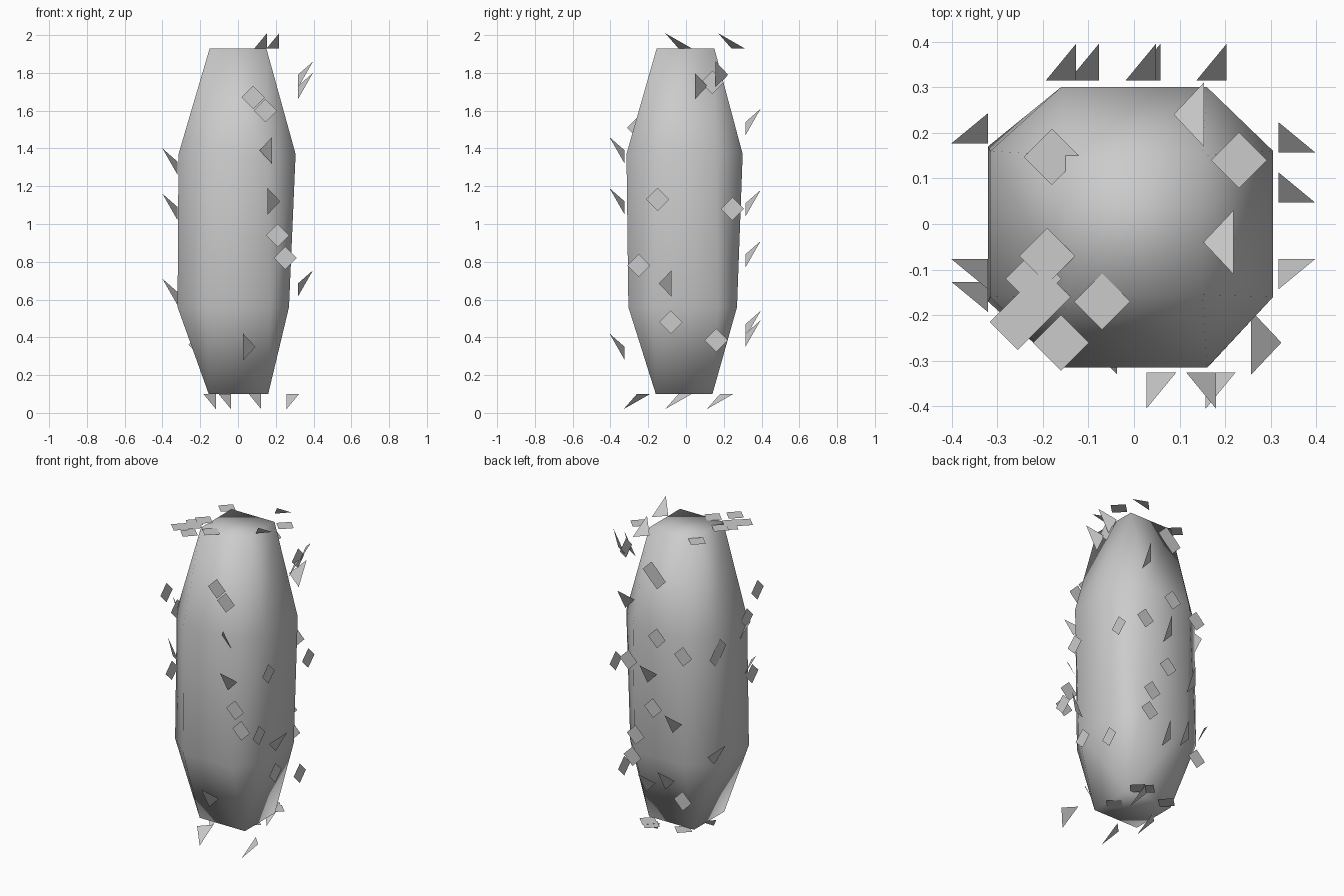
import bpy, bmesh
from mathutils import Vector

if "Cube" in bpy.data.objects:
    bpy.data.objects.remove(bpy.data.objects["Cube"])


def make_object(name, bm, smooth):
    mesh = bpy.data.meshes.new(name)
    bm.to_mesh(mesh)
    bm.free()
    for p in mesh.polygons:
        p.use_smooth = smooth
    obj = bpy.data.objects.new(name, mesh)
    bpy.context.collection.objects.link(obj)
    return obj


# Trunk: square caps and two slightly irregular octagonal rings
def square(z, x0, x1, y0, y1):
    return [(x, y, z) for x in (x0, x1) for y in (y0, y1)]


def octagon(z, x0, x1, y0, y1, c=0.16):
    return ([(x, y, z) for x in (x0, x1) for y in (-c, c)] +
            [(x, y, z) for x in (-c, c) for y in (y0, y1)])


bm = bmesh.new()
points = (square(0.10, -0.155, 0.16, -0.16, 0.14) +
          octagon(0.56, -0.32, 0.27, -0.305, 0.27, 0.17) +
          octagon(1.37, -0.315, 0.305, -0.315, 0.30) +
          square(1.93, -0.15, 0.15, -0.155, 0.15))
for p in points:
    bm.verts.new(p)
bmesh.ops.convex_hull(bm, input=bm.verts)
bmesh.ops.dissolve_limit(bm, angle_limit=0.03, verts=bm.verts, edges=bm.edges)
bmesh.ops.recalc_face_normals(bm, faces=bm.faces)
make_object("cactus_body", bm, True)

X, Y, Z = Vector((1, 0, 0)), Vector((0, 1, 0)), Vector((0, 0, 1))

# Each side: origin, u axis, v axis, outward normal,
# flat diamond centres (u, v), raised thorn centres (u, v, mirror)
SIDES = {
    "front": (-0.325 * Y, X, Z, -Y,
              [(.08, 1.67), (.145, 1.60), (.21, .94), (.25, .82)],
              [(.147, 1.39, 1), (.19, 1.12, -1), (.06, .35, -1)]),
    "back": (0.315 * Y, X, Z, Y,
             [(.02, 1.75), (-.02, 1.71), (-.02, 1.34), (.01, .89), (.13, .69),
              (-.20, .36), (-.20, 1.27), (.18, 1.15), (.15, .55)],
             [(.17, 1.54, 1), (.015, 1.11, 1), (-.16, .84, 1),
              (.025, .42, 1), (-.11, .47, 1)]),
    "right": (0.317 * X, Y, Z, X,
              [(-.15, 1.13), (.245, 1.08), (-.25, .78), (-.08, .48),
               (.16, .385), (.14, 1.75)],
              [(.08, 1.73, -1), (.19, 1.79, -1), (-.11, .685, 1)]),
    "left": (-0.32 * X, Y, Z, -X,
             [(.16, 1.24), (.12, 1.28), (-.25, 1.51), (-.15, 1.37), (-.20, 1.0)],
             [(.21, .64, -1), (-.11, 1.33, 1), (-.16, 1.09, 1)]),
    "top": (1.93 * Z, X, Y, Z,
            [(-.18, .147), (.23, .14), (-.16, -.26), (-.255, -.215), (-.20, -.16),
             (-.19, -.07), (-.22, -.12), (-.07, -.17)],
            [(.12, .24, 1), (.185, -.04, 1)]),
    "bottom": (0.10 * Z, X, Y, -Z,
               [(.13, .19), (.09, .22), (.12, -.03), (-.10, .17)],
               [(.29, -.26, -1), (-.07, -.26, 1), (.09, .18, 1), (-.15, -.04, 1)]),
}

# Spines: flat diamonds and thorns whose tip lifts away from the trunk
for side, (origin, u, v, n, diamonds, thorns) in SIDES.items():
    bm = bmesh.new()

    def add(a, b, offsets):
        bm.faces.new([bm.verts.new(origin + u * (a + du) + v * (b + dv) + n * dn)
                      for du, dv, dn in offsets])

    r = 0.0615
    for i, (a, b) in enumerate(diamonds):
        h = 0.002 * (i % 3)
        add(a, b, [(r, 0, h), (0, r, h), (-r, 0, h), (0, -r, h)])
    flip = -1 if side in ("top", "bottom") else 1
    for a, b, m in thorns:
        w = 0.033 * m
        add(a, b, [(-w, 0, 0), (w, -.07 * flip, 0), (w, .07 * flip, .08)])
    # Face outwards
    bm.normal_update()
    bmesh.ops.reverse_faces(bm, faces=[f for f in bm.faces if f.normal.dot(n) < 0])
    make_object("spines_" + side, bm, False)
